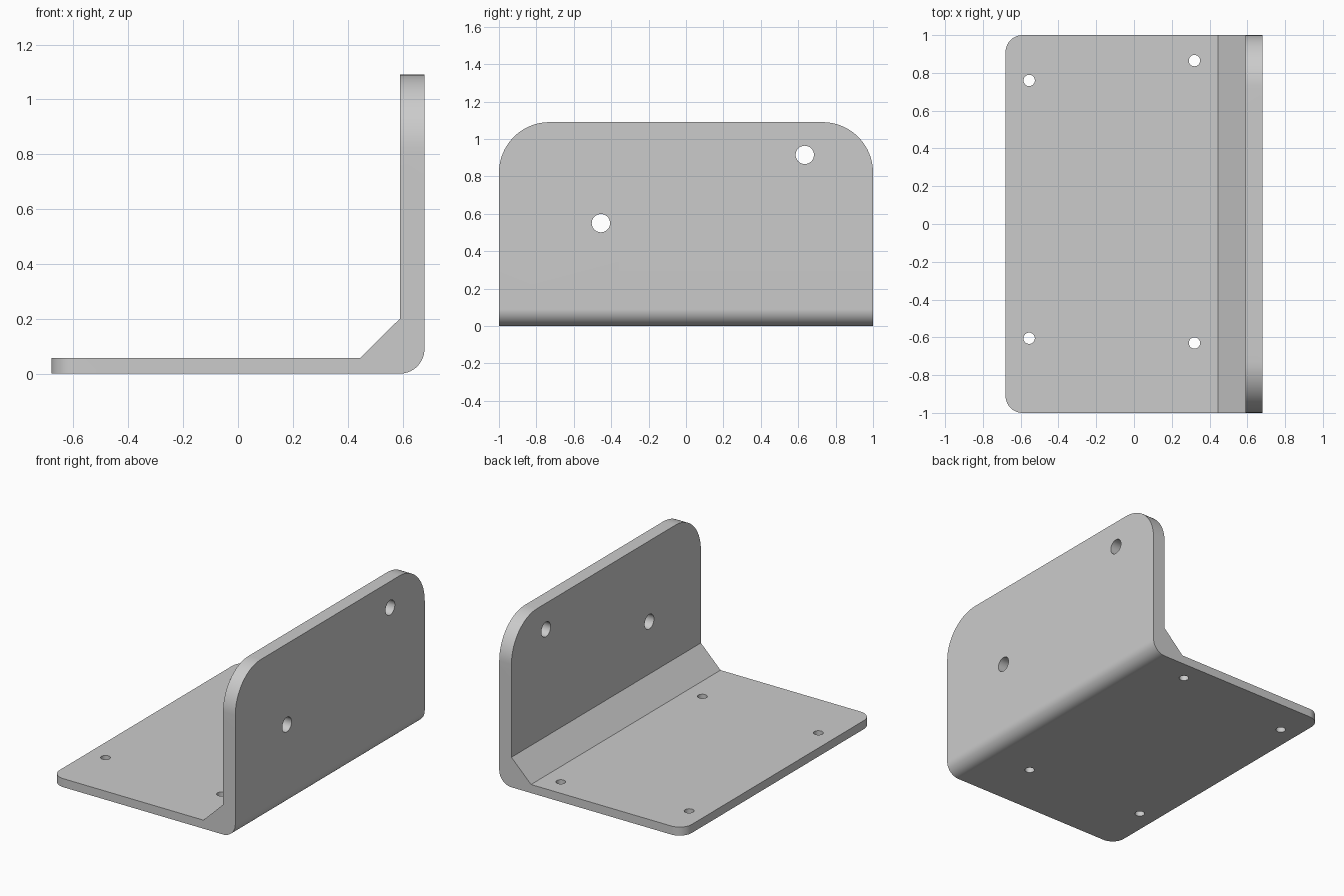
import bpy
import bmesh
import math
from mathutils import Vector

cube = bpy.data.objects.get("Cube")
if cube:
    bpy.data.objects.remove(cube, do_unlink=True)

# Main dimensions
HALF_X, HALF_Y, HEIGHT = 0.68, 1.0, 1.09
PLATE, WALL_X = 0.057, 0.59
BEND = HALF_X - WALL_X

grey = bpy.data.materials.new("plain grey")
grey.use_nodes = True
colour = (0.6, 0.6, 0.6, 1)
grey.diffuse_color = colour
grey.node_tree.nodes["Principled BSDF"].inputs["Base Color"].default_value = colour


def arc(cx, cy, r, start, end, steps=20):
    """Points of a circular arc, angles in degrees."""
    angles = [math.radians(start + (end - start) * i / steps) for i in range(steps + 1)]
    return [(cx + r * math.cos(a), cy + r * math.sin(a)) for a in angles]


def prism(name, outline, axis, low, high):
    """Extrude a 2D outline along the given axis (0 = x, 1 = y, 2 = z)."""
    def place(p, t):
        co = list(p)
        co.insert(axis, t)
        return Vector(co)
    bm = bmesh.new()
    face = bm.faces.new([bm.verts.new(place(p, low)) for p in outline])
    shift = place((0, 0), high - low)
    new = bmesh.ops.extrude_face_region(bm, geom=[face], use_keep_orig=True)["geom"]
    bmesh.ops.translate(bm, vec=shift, verts=[v for v in new if isinstance(v, bmesh.types.BMVert)])
    bmesh.ops.recalc_face_normals(bm, faces=bm.faces)
    mesh = bpy.data.meshes.new(name)
    bm.to_mesh(mesh)
    bm.free()
    mesh.materials.append(grey)
    obj = bpy.data.objects.new(name, mesh)
    bpy.context.collection.objects.link(obj)
    return obj


# L-shaped section with rounded outer bend and chamfered inner corner
section = [(-HALF_X, 0)] + arc(WALL_X, BEND, BEND, -90, 0) + [
    (HALF_X, HEIGHT), (WALL_X, HEIGHT), (WALL_X, 0.2), (0.445, PLATE), (-HALF_X, PLATE)]
bracket = prism("angle_bracket", section, 1, -HALF_Y, HALF_Y)

cutters = []


def cut(name, outline, axis, low, high):
    cutter = prism(name, outline, axis, low, high)
    cutter.hide_render = True
    mod = bracket.modifiers.new(name, 'BOOLEAN')
    mod.operation, mod.solver, mod.object = 'DIFFERENCE', 'EXACT', cutter
    cutters.append(cutter)


def corner_waste(along, across, r, sign_along, sign_across):
    """Outline of the material outside a rounded corner."""
    curve = arc(0, 0, r, 0, 90)
    waste = curve + [(-0.1, r), (-0.1, r + 0.1), (r + 0.1, r + 0.1), (r + 0.1, -0.1), (r, -0.1)]
    return [(sign_along * (along - r + a), sign_across * (across - r + b)) for a, b in waste]


# Rounded corners of the base plate and of the upright wall
for side in (-1, 1):
    cut("plate_corner", corner_waste(HALF_X, HALF_Y, 0.09, -1, side), 2, -0.1, 0.2)
    cut("wall_corner", corner_waste(HALF_Y, HEIGHT, 0.27, side, 1), 0, 0.5, 0.8)

# Screw holes in the base plate
for x, y in ((-0.555, 0.76), (-0.555, -0.605), (0.32, 0.865), (0.32, -0.63)):
    cut("plate_hole", arc(x, y, 0.03, 0, 348.75, 31), 2, -0.1, 0.2)

# Larger holes in the upright wall
for y, z in ((0.635, 0.915), (-0.455, 0.55)):
    cut("wall_hole", arc(y, z, 0.049, 0, 348.75, 31), 0, 0.5, 0.8)

# Bake the cuts and discard the cutters
bpy.context.view_layer.update()
graph = bpy.context.evaluated_depsgraph_get()
baked = bpy.data.meshes.new_from_object(bracket.evaluated_get(graph))
bracket.modifiers.clear()
bracket.data = baked
for cutter in cutters:
    bpy.data.objects.remove(cutter, do_unlink=True)

# Smooth bends and holes, sharp edges elsewhere
bpy.ops.object.select_all(action='DESELECT')
bracket.select_set(True)
bpy.context.view_layer.objects.active = bracket
bpy.ops.object.shade_smooth_by_angle(angle=math.radians(30))
